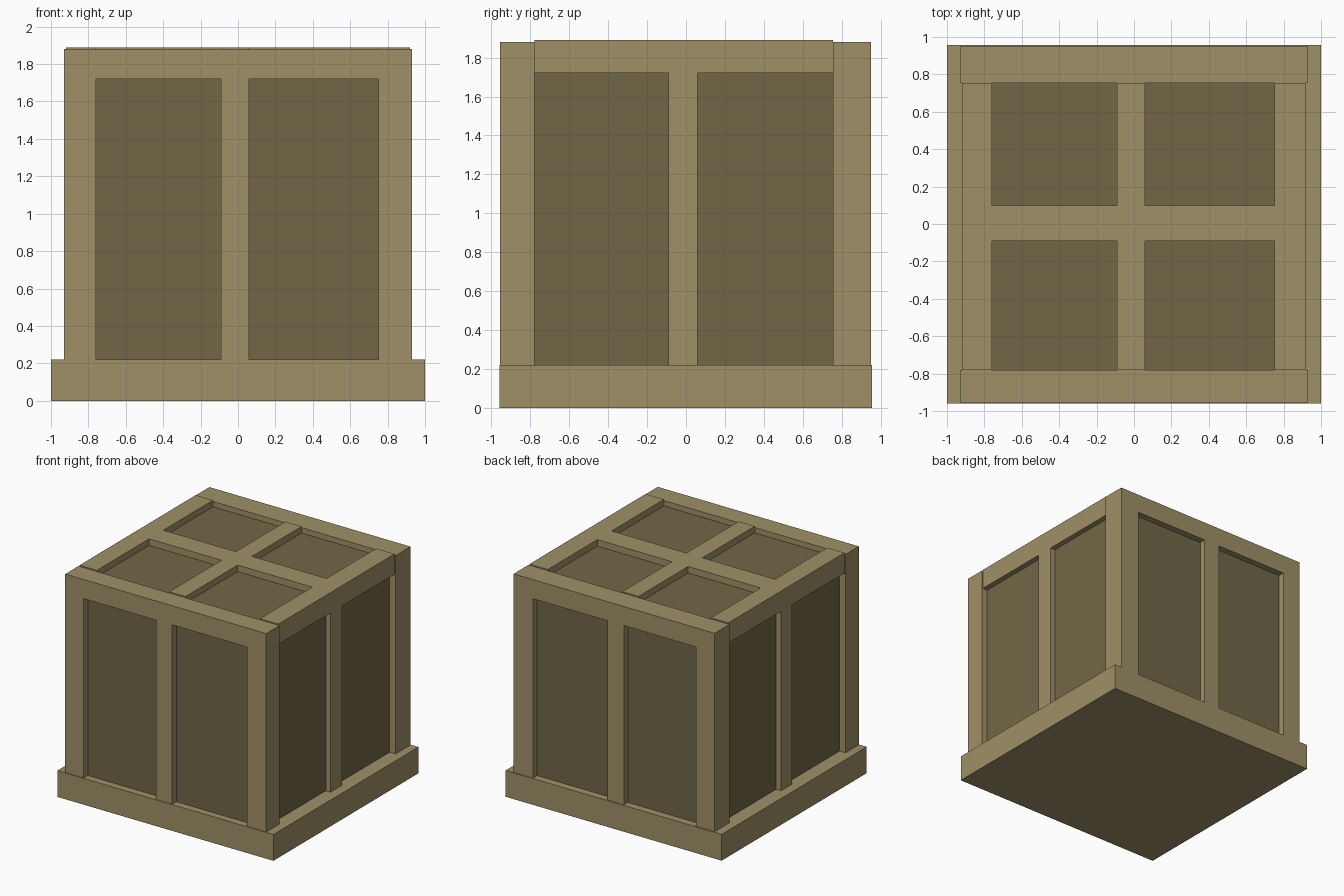
import bpy

if "Cube" in bpy.data.objects:
    bpy.data.objects.remove(bpy.data.objects["Cube"])


def material(name, rgb):
    m = bpy.data.materials.new(name)
    m.diffuse_color = (*rgb, 1)
    m.use_nodes = True
    m.node_tree.nodes["Principled BSDF"].inputs["Base Color"].default_value = m.diffuse_color
    return m


FRAME = material("light_wood", (0.345, 0.280, 0.136))
PANEL = material("dark_wood", (0.168, 0.134, 0.061))


def box(name, x, y, z, mat=FRAME):
    """Axis-aligned block given by its (min, max) on each axis."""
    lo = [min(a) for a in (x, y, z)]
    hi = [max(a) for a in (x, y, z)]
    bpy.ops.mesh.primitive_cube_add(size=1, location=[(a + b) / 2 for a, b in zip(lo, hi)])
    ob = bpy.context.object
    ob.name = name
    for v in ob.data.vertices:
        v.co = [c * (b - a) for c, a, b in zip(v.co, lo, hi)]
    ob.data.materials.append(mat)
    return ob


BASE_Z, RAIL_Z, TOP_Z = 0.22, 1.72, 1.88
STILE = (-0.09, 0.06)       # middle slat
X_IN = (-0.76, 0.75)        # inner edges of the corner posts
Y_IN = (-0.78, 0.755)

# Plinth and the inner box whose faces show as recessed panels
box("base", (-1, 1), (-0.96, 0.957), (0, BASE_Z))
box("panel_box", (-0.875, 0.875), (-0.9, 0.895), (0.1, 1.835), PANEL)

# Front and back frames
for side, outer, inner, mid in (("front", -0.955, Y_IN[0], -0.85),
                                ("back", 0.95, Y_IN[1], 0.85)):
    y = (outer, inner)
    box(side + "_post_left", (-0.93, X_IN[0]), y, (BASE_Z, TOP_Z))
    box(side + "_post_right", (X_IN[1], 0.93), y, (BASE_Z, TOP_Z))
    box(side + "_top_rail", X_IN, y, (RAIL_Z, TOP_Z))
    box(side + "_middle_slat", STILE, (outer, mid), (BASE_Z, RAIL_Z))

# Left and right frames, set in slightly behind the posts
for side, s, inner in (("left", -1, X_IN[0]), ("right", 1, X_IN[1])):
    box(side + "_top_rail", (s * 0.92, inner), Y_IN, (RAIL_Z, 1.89))
    box(side + "_middle_slat", (s * 0.92, s * 0.82), STILE, (BASE_Z, RAIL_Z))

# Crossed slats on the lid, slightly proud of the end rails
box("lid_long_slat", STILE, Y_IN, (1.78, 1.89))
box("lid_cross_slat_left", (X_IN[0], STILE[0]), (-0.09, 0.10), (1.78, 1.89))
box("lid_cross_slat_right", (STILE[1], X_IN[1]), (-0.09, 0.10), (1.78, 1.89))
